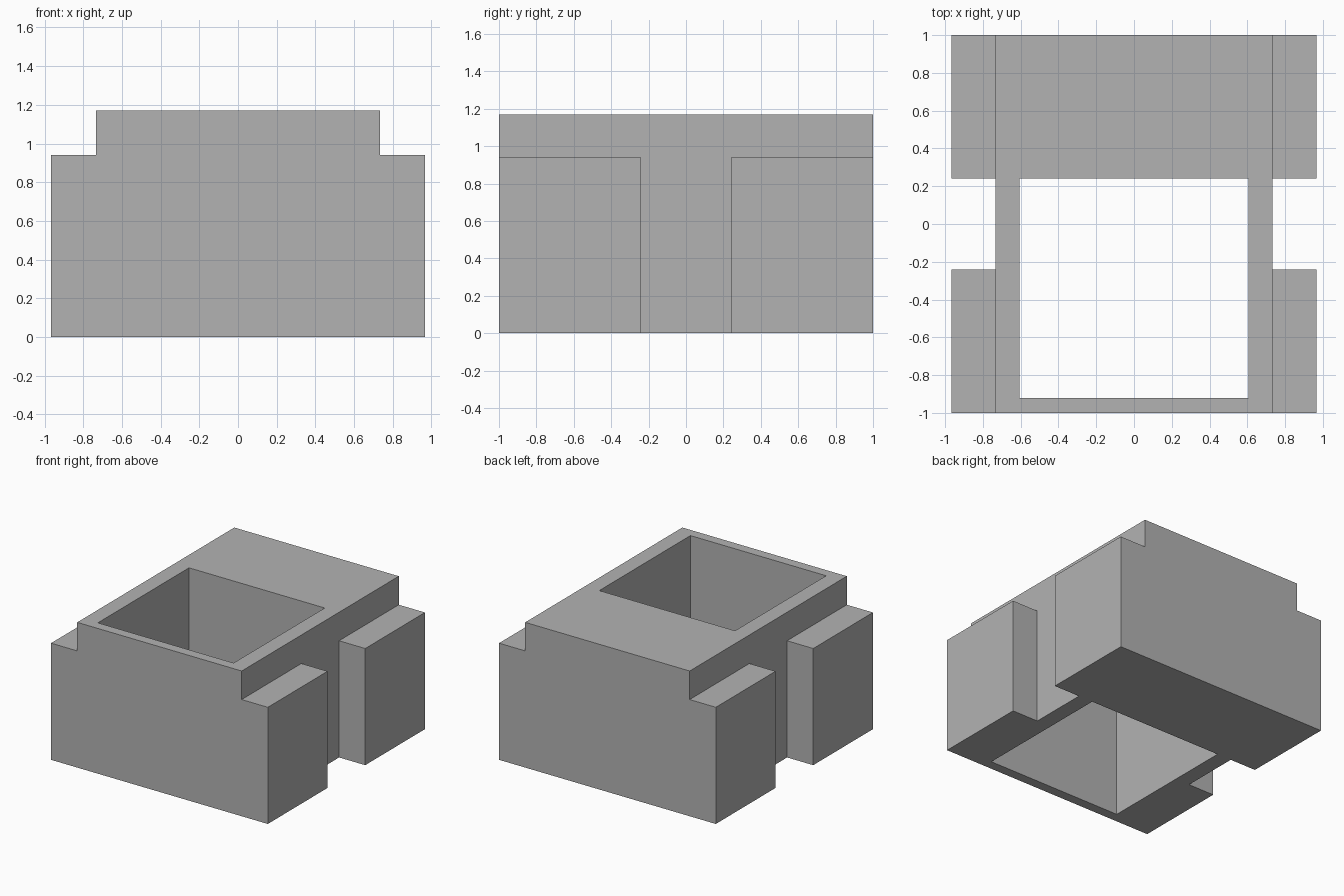
import bpy
import bmesh
from mathutils import Vector

cube = bpy.data.objects.get("Cube")
if cube:
    bpy.data.objects.remove(cube)

HALF_X, HALF_Y = 0.966, 1.0
CORE_X, TOP, LEDGE = 0.733, 1.17, 0.94
SLOT_Y = 0.24

grey = bpy.data.materials.new("plain grey")
grey.use_nodes = True
grey.diffuse_color = (0.45, 0.45, 0.45, 1)
grey.node_tree.nodes["Principled BSDF"].inputs["Base Color"].default_value = grey.diffuse_color


def box(name, low, high):
    """Box between two opposite corners."""
    low, high = Vector(low), Vector(high)
    bm = bmesh.new()
    bmesh.ops.create_cube(bm, size=1)
    bmesh.ops.scale(bm, vec=high - low, verts=bm.verts)
    bmesh.ops.translate(bm, vec=(low + high) / 2, verts=bm.verts)
    mesh = bpy.data.meshes.new(name)
    bm.to_mesh(mesh)
    bm.free()
    mesh.materials.append(grey)
    obj = bpy.data.objects.new(name, mesh)
    bpy.context.collection.objects.link(obj)
    return obj


def cut(target, cutter):
    """Subtract a hidden helper from the target."""
    mod = target.modifiers.new(cutter.name, 'BOOLEAN')
    mod.operation = 'DIFFERENCE'
    mod.solver = 'EXACT'
    mod.object = cutter
    cutter.hide_render = True
    cutter.hide_set(True)


# Solid body
body = box("body", (-HALF_X, -HALF_Y, 0), (HALF_X, HALF_Y, TOP))

# Rectangular well straight through the body, towards the front
cut(body, box("well_cutter", (-0.605, -0.92, -0.5), (0.605, SLOT_Y, 2)))

# Stepped shoulders and upright slots on both sides
for side, sign in (("left", 1), ("right", -1)):
    inner, outer = sorted((sign * CORE_X, sign * 1.5))
    cut(body, box(side + "_shoulder_cutter", (inner, -1.5, LEDGE), (outer, 1.5, 2)))
    cut(body, box(side + "_slot_cutter", (inner, -SLOT_Y, -0.5), (outer, SLOT_Y, 1.5)))

# Bake the cuts and remove the helpers
bpy.context.view_layer.update()
shaped = bpy.data.meshes.new_from_object(body.evaluated_get(bpy.context.evaluated_depsgraph_get()))
body.modifiers.clear()
body.data = shaped
shaped.name = "body"
for obj in list(bpy.data.objects):
    if obj.name.endswith("_cutter"):
        bpy.data.objects.remove(obj)
